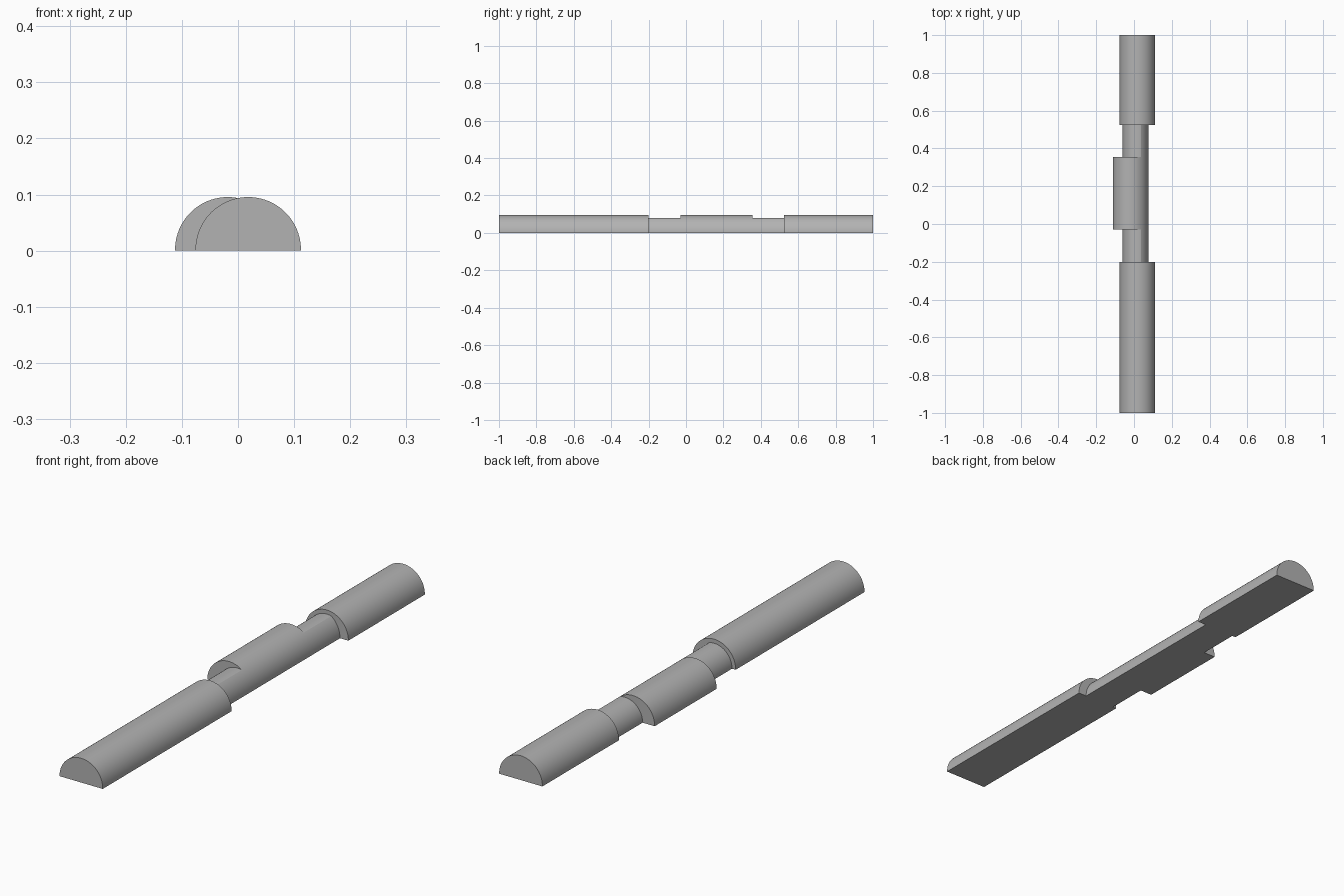
import bpy, bmesh
from math import asin, acos, pi, cos, sin, radians

cube = bpy.data.objects.get("Cube")
if cube:
    bpy.data.objects.remove(cube, do_unlink=True)

R, r = 0.094, 0.078        # bar and neck radii
CX, CZ = 0.0182, 0.0015    # sideways offset and height of the axes

grey = bpy.data.materials.new("plain grey")
grey.use_nodes = True
color = (0.45, 0.45, 0.45, 1)
grey.diffuse_color = color
grey.node_tree.nodes["Principled BSDF"].inputs["Base Color"].default_value = color


def arc(cx, radius, start, end, steps):
    """Points on a circle from one angle to another."""
    angles = [start + (end - start) * i / steps for i in range(steps + 1)]
    return [(cx + radius * cos(a), CZ + radius * sin(a)) for a in angles]


def dip(radius):
    """Angle below the axis at which the circle meets the ground."""
    return asin(CZ / radius)


def extrude(name, profile, y0, y1):
    """Solid of constant cross-section along y."""
    bm = bmesh.new()
    face = bm.faces.new([bm.verts.new((x, y0, z)) for x, z in profile])
    out = bmesh.ops.extrude_face_region(bm, geom=[face])
    verts = [v for v in out["geom"] if isinstance(v, bmesh.types.BMVert)]
    bmesh.ops.translate(bm, verts=verts, vec=(0, y1 - y0, 0))
    bmesh.ops.recalc_face_normals(bm, faces=bm.faces)
    mesh = bpy.data.meshes.new(name)
    bm.to_mesh(mesh)
    bm.free()
    mesh.materials.append(grey)
    obj = bpy.data.objects.new(name, mesh)
    bpy.context.collection.objects.link(obj)
    bpy.ops.object.select_all(action="DESELECT")
    obj.select_set(True)
    bpy.context.view_layer.objects.active = obj
    bpy.ops.object.shade_smooth_by_angle(angle=radians(20))


def half_round(cx):
    return arc(cx, R, pi + dip(R), -dip(R), 48)


# Neck section: small round, trimmed on its left by the offset bar's round
gap = 2 * CX
reach = (gap**2 + R**2 - r**2) / (2 * gap)
neck = arc(CX, r, pi + dip(r), acos((reach - gap) / r), 32)
neck += arc(-CX, R, acos(reach / R), -dip(R), 20)[1:]

# Bars and the necks between them, front to back
extrude("front_bar", half_round(CX), -1, -0.2)
extrude("front_neck", neck, -0.2, -0.03)
extrude("offset_bar", half_round(-CX), -0.03, 0.355)
extrude("rear_neck", neck, 0.355, 0.525)
extrude("rear_bar", half_round(CX), 0.525, 1)
